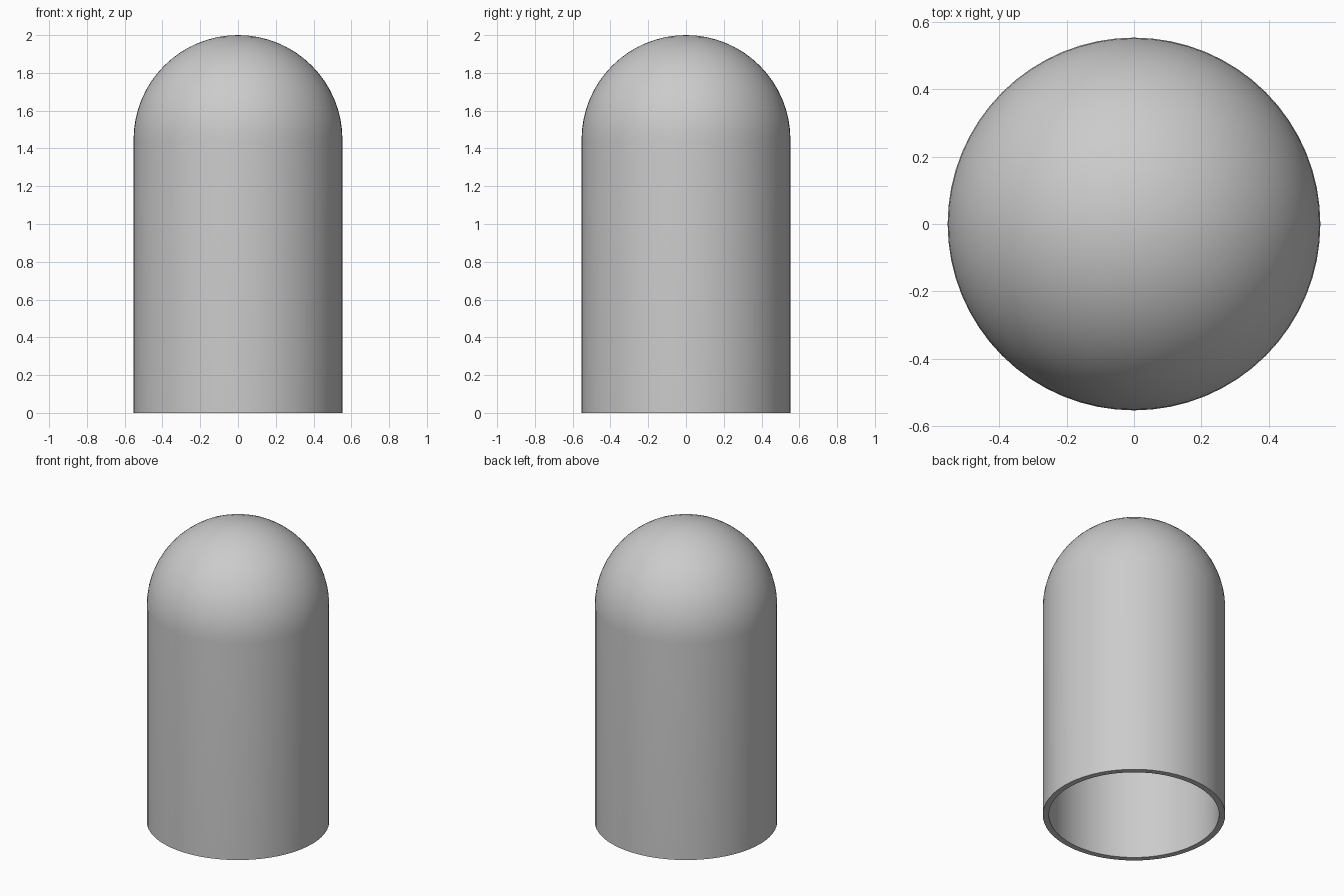
import bpy, bmesh
from math import sin, cos, pi

if "Cube" in bpy.data.objects:
    bpy.data.objects.remove(bpy.data.objects["Cube"])

OUTER, INNER = 0.553, 0.516   # wall radii
SPRING = 2.0 - OUTER          # height where the dome starts
SIDES, RINGS = 64, 16


def arc(radius):
    """Quarter circle from the wall up to the pole."""
    return [(radius * cos(pi / 2 * i / RINGS), SPRING + radius * sin(pi / 2 * i / RINGS))
            for i in range(RINGS + 1)]


# Closed-end tube profile: inner pole, down the bore, across the rim, up to the outer pole
profile = arc(INNER)[::-1] + [(INNER, 0), (OUTER, 0)] + arc(OUTER)

bm = bmesh.new()
verts = [bm.verts.new((r, 0, z)) for r, z in profile]
edges = [bm.edges.new(pair) for pair in zip(verts, verts[1:])]
bmesh.ops.spin(bm, geom=verts + edges, cent=(0, 0, 0), axis=(0, 0, 1),
               angle=2 * pi, steps=SIDES)
bmesh.ops.remove_doubles(bm, verts=bm.verts, dist=1e-4)
bmesh.ops.recalc_face_normals(bm, faces=bm.faces)

mesh = bpy.data.meshes.new("domed_shell")
bm.to_mesh(mesh)
bm.free()
shell = bpy.data.objects.new("domed_shell", mesh)
bpy.context.collection.objects.link(shell)

# Smooth walls and dome, crisp bottom rim
bpy.context.view_layer.objects.active = shell
shell.select_set(True)
bpy.ops.object.shade_smooth_by_angle(angle=pi / 6)
